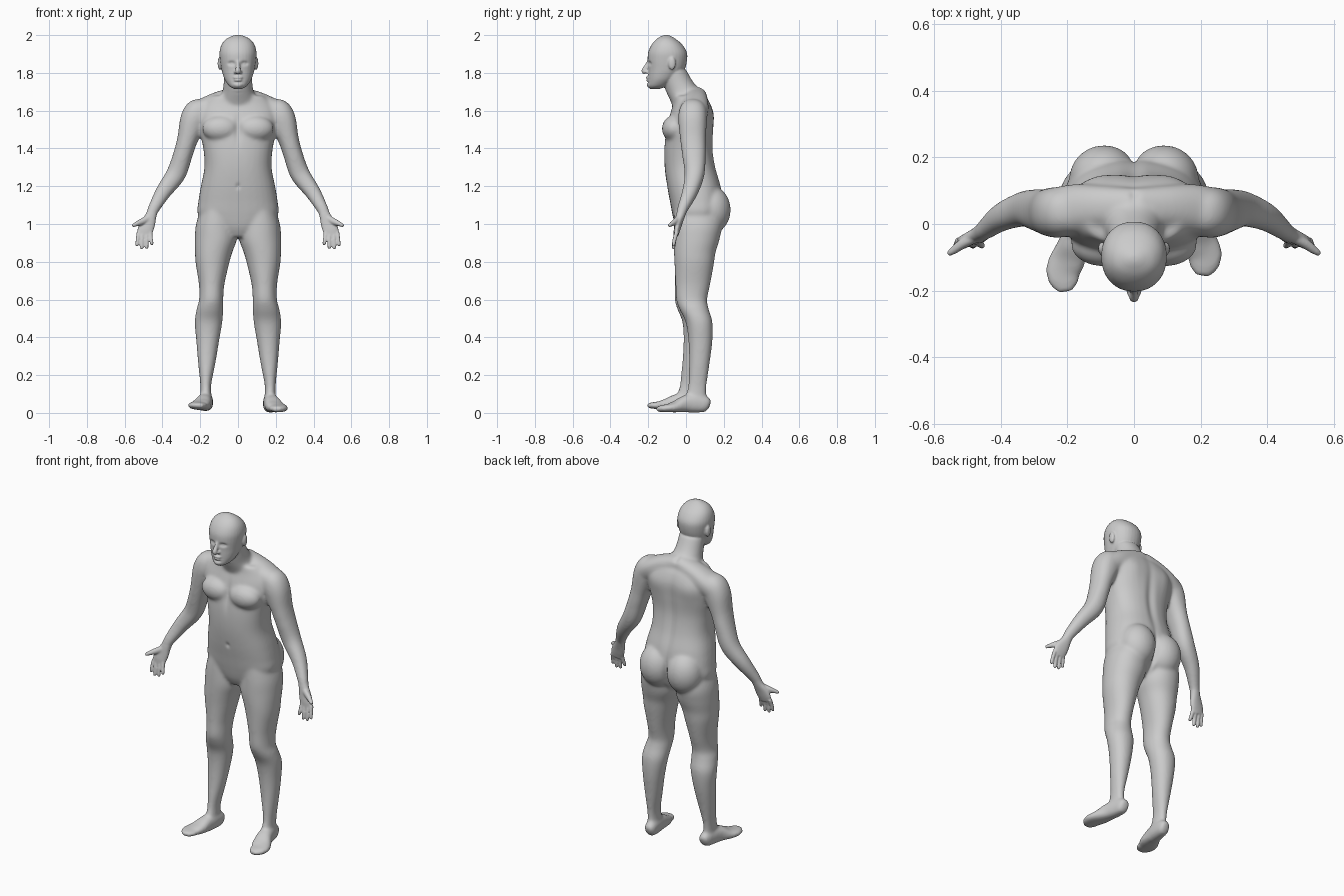
import bpy, bmesh, math
from mathutils import Vector, Matrix

X, Y, Z = Vector((1, 0, 0)), Vector((0, 1, 0)), Vector((0, 0, 1))


def spline(rows, n=5):
    """Catmull-Rom interpolation of rows of numbers."""
    p = [rows[0]] + list(rows) + [rows[-1]]
    out = []
    for i in range(1, len(p) - 2):
        for k in range(n):
            t = k / n
            out.append([0.5 * (2 * b + (c - a) * t + (2 * a - 5 * b + 4 * c - d) * t * t
                               + (3 * b - a - 3 * c + d) * t ** 3)
                        for a, b, c, d in zip(*p[i - 1:i + 3])])
    return out + [list(rows[-1])]


def oval(c, u, v, e, n=32):
    pts = []
    for i in range(n):
        a = 2 * math.pi * i / n
        ca, sa = math.cos(a), math.sin(a)
        pts.append(c + u * math.copysign(abs(ca) ** (2 / e), ca)
                   + v * math.copysign(abs(sa) ** (2 / e), sa))
    return pts


def loft(bm, rings):
    vs = [[bm.verts.new(p) for p in r] for r in rings]
    n = len(vs[0])
    for a, b in zip(vs, vs[1:]):
        for i in range(n):
            bm.faces.new((a[i], a[(i + 1) % n], b[(i + 1) % n], b[i]))
    bm.faces.new(vs[0][::-1])
    bm.faces.new(vs[-1])


def stack(bm, rows, s=1, e=2.3):
    """Horizontal ovals from rows (z, x_min, x_max, y_front, y_back)."""
    loft(bm, [oval(Vector((s * (x0 + x1) / 2, (y0 + y1) / 2, z)),
                   X * (x1 - x0) / 2, Y * (y1 - y0) / 2, e)
              for z, x0, x1, y0, y1 in spline(rows)])


def tube(bm, rows, s=1, ref=Y, e=2.2):
    """Ovals across a path from rows (x, y, z, half_width, half_depth)."""
    rows = spline(rows)
    pts = [Vector((s * r[0], r[1], r[2])) for r in rows]
    rings = []
    for i, r in enumerate(rows):
        d = (pts[min(i + 1, len(pts) - 1)] - pts[max(i - 1, 0)]).normalized()
        u = d.cross(ref).normalized()
        rings.append(oval(pts[i], u * r[3], u.cross(d) * r[4], e))
    loft(bm, rings)


def ball(bm, c, r, s=1):
    m = Matrix.Translation((s * c[0], c[1], c[2])) @ Matrix.Diagonal((*r, 1))
    bmesh.ops.create_uvsphere(bm, u_segments=24, v_segments=16, radius=1, matrix=m)


def fuse(bm, name, voxel, smooth):
    """Blend all overlapping parts into one skin."""
    bmesh.ops.recalc_face_normals(bm, faces=bm.faces)
    me = bpy.data.meshes.new(name)
    bm.to_mesh(me)
    bm.free()
    ob = bpy.data.objects.new(name, me)
    bpy.context.collection.objects.link(ob)
    m = ob.modifiers.new("skin", 'REMESH')
    m.mode, m.voxel_size = 'VOXEL', voxel
    m = ob.modifiers.new("soften", 'SMOOTH')
    m.factor, m.iterations = 0.5, smooth
    dg = bpy.context.evaluated_depsgraph_get()
    done = bpy.data.meshes.new_from_object(ob.evaluated_get(dg))
    ob.modifiers.clear()
    ob.data = done
    return ob


# Torso and neck
bm = bmesh.new()
torso = [(.93, .06, -.03, .10), (.98, .15, -.055, .16), (1.05, .212, -.072, .19),
         (1.12, .21, -.085, .195), (1.2, .197, -.1, .185), (1.3, .178, -.113, .157),
         (1.4, .184, -.115, .142), (1.5, .205, -.105, .145), (1.58, .215, -.085, .147),
         (1.64, .185, -.068, .128), (1.68, .14, -.065, .1)]
stack(bm, [(z, -w, w, f, b) for z, w, f, b in torso], e=2.4)
neck = [(1.6, .12, -.06, .13), (1.65, .105, -.082, .115), (1.7, .084, -.105, .085),
        (1.75, .076, -.12, .04), (1.82, .074, -.13, .0)]
stack(bm, [(z, -w, w, f, b) for z, w, f, b in neck], e=2)

for s in (1, -1):
    # Chest and seat muscles
    ball(bm, (.09, -.062, 1.505), (.1, .066, .07), s)
    ball(bm, (.09, .135, 1.075), (.105, .102, .125), s)
    # Shoulder slope and arm
    tube(bm, [(0, .05, 1.68, .05, .06), (.1, .05, 1.652, .05, .065),
              (.17, .045, 1.612, .06, .075), (.23, .035, 1.57, .07, .075)], s)
    tube(bm, [(.17, .04, 1.63, .04, .05), (.205, .037, 1.6, .07, .072), (.235, .035, 1.55, .072, .076),
              (.267, .037, 1.45, .055, .068), (.291, .042, 1.37, .051, .063),
              (.328, .045, 1.265, .052, .053), (.395, .021, 1.17, .042, .042),
              (.447, -.018, 1.08, .031, .029), (.46, -.028, 1.045, .028, .024)], s)
    # Leg
    stack(bm, [(1.1, .02, .19, -.06, .17), (1.0, .008, .222, -.065, .19),
               (.92, .006, .229, -.066, .178), (.85, .03, .228, -.064, .157),
               (.79, .047, .224, -.061, .148), (.68, .072, .207, -.056, .128),
               (.6, .078, .206, -.052, .112), (.55, .078, .219, -.035, .12),
               (.48, .083, .229, -.002, .14), (.38, .1, .221, .013, .14),
               (.26, .12, .211, .016, .125), (.15, .141, .2, .012, .11),
               (.09, .141, .199, .0, .108), (.04, .143, .197, 0, .112)], s, 2.1)
    # Foot
    tube(bm, [(.165, .127, .04, .018, .02), (.165, .11, .045, .032, .04),
              (.17, .06, .05, .038, .049), (.18, 0, .048, .043, .046),
              (.195, -.05, .034, .053, .032), (.212, -.09, .026, .054, .023),
              (.209, -.13, .022, .045, .018), (.205, -.157, .019, .022, .013)], s, Z, 2.4)

body = fuse(bm, "body_core", .008, 12)
bm = bmesh.new()
bm.from_mesh(body.data)
bpy.data.objects.remove(body)

# Head
head = [(1.715, .02, -.19, -.14), (1.73, .046, -.2, -.1), (1.76, .068, -.2, -.06),
        (1.79, .08, -.2, -.03), (1.82, .088, -.2, -.006), (1.87, .096, -.203, .006),
        (1.91, .098, -.2, .004), (1.95, .087, -.182, -.02), (1.98, .062, -.155, -.055),
        (1.997, .026, -.125, -.085), (2.001, .006, -.108, -.1)]
stack(bm, [(z, -w, w, f, b) for z, w, f, b in head], e=2.15)
# Nose and mouth
tube(bm, [(0, -.193, 1.862, .01, .012), (0, -.207, 1.835, .011, .014),
          (0, -.222, 1.81, .014, .014), (0, -.216, 1.798, .009, .008)], ref=Y)
ball(bm, (0, -.197, 1.775), (.026, .016, .008))
ball(bm, (0, -.196, 1.761), (.022, .016, .008))
ball(bm, (0, -.192, 1.737), (.024, .016, .016))

for s in (1, -1):
    ball(bm, (.013, -.205, 1.804), (.009, .014, .009), s)
    # Ear
    ball(bm, (.096, -.074, 1.85), (.012, .02, .035), s)
    # Brow
    tube(bm, [(.012, -.193, 1.866, .008, .01), (.035, -.186, 1.87, .008, .01),
              (.06, -.166, 1.862, .007, .009)], s, Z)
    # Palm
    tube(bm, [(.45, -.02, 1.075, .027, .026), (.462, -.03, 1.04, .03, .023),
              (.476, -.039, 1.005, .039, .019), (.49, -.047, .97, .042, .016),
              (.496, -.052, .942, .037, .012)], s)
    # Fingers
    for bx, tx, tz in ((.527, .535, .884), (.507, .51, .868), (.485, .483, .87), (.464, .456, .89)):
        tube(bm, [(bx, -.05, .955, .0105, .0115), ((bx + tx) / 2, -.06, .92, .01, .0105),
                  (tx, -.066, tz + .006, .009, .009), (tx, -.067, tz - .002, .005, .005)], s)
    # Thumb
    tube(bm, [(.475, -.04, 1.03, .018, .016), (.515, -.06, 1.01, .016, .015),
              (.54, -.078, .999, .012, .012), (.558, -.09, .99, .008, .008)], s)

person = fuse(bm, "human_body", .005, 5)

# Surface details: (x, z, width, height, depth offset, side of body)
details = [(.034, 1.85, .017, .01, .013, -1), (.034, 1.849, .009, .006, -.006, -1),
           (0, 1.768, .024, .003, .004, -1), (0, 1.75, .02, .005, .004, -1),
           (0, 1.5, .018, .07, .01, -1), (0, 1.2, .012, .015, .006, -1),
           (0, 1.38, .025, .22, -.01, 1), (0, 1.03, .012, .09, -.02, 1),
           (.11, 1.56, .05, .07, .006, 1)]
for v in person.data.vertices:
    x, y, z = v.co
    for dx, dz, w, h, amount, side in details:
        front = y < -.13 if z > 1.7 else y < 0
        if front == (side < 0):
            v.co.y += amount * math.exp(-((abs(x) - dx) / w) ** 2 - ((z - dz) / h) ** 2)
    # The left leg steps slightly ahead with a lifted foot
    if x < 0 and z < .8:
        t = 1 - z / .8
        v.co.y -= .048 * t * t * (3 - 2 * t)
        if z < .3:
            v.co.z += (.008 + max(0, -y) * .08) * (1 - z / .3)

bpy.context.view_layer.objects.active = person
person.select_set(True)
bpy.ops.object.shade_smooth()
